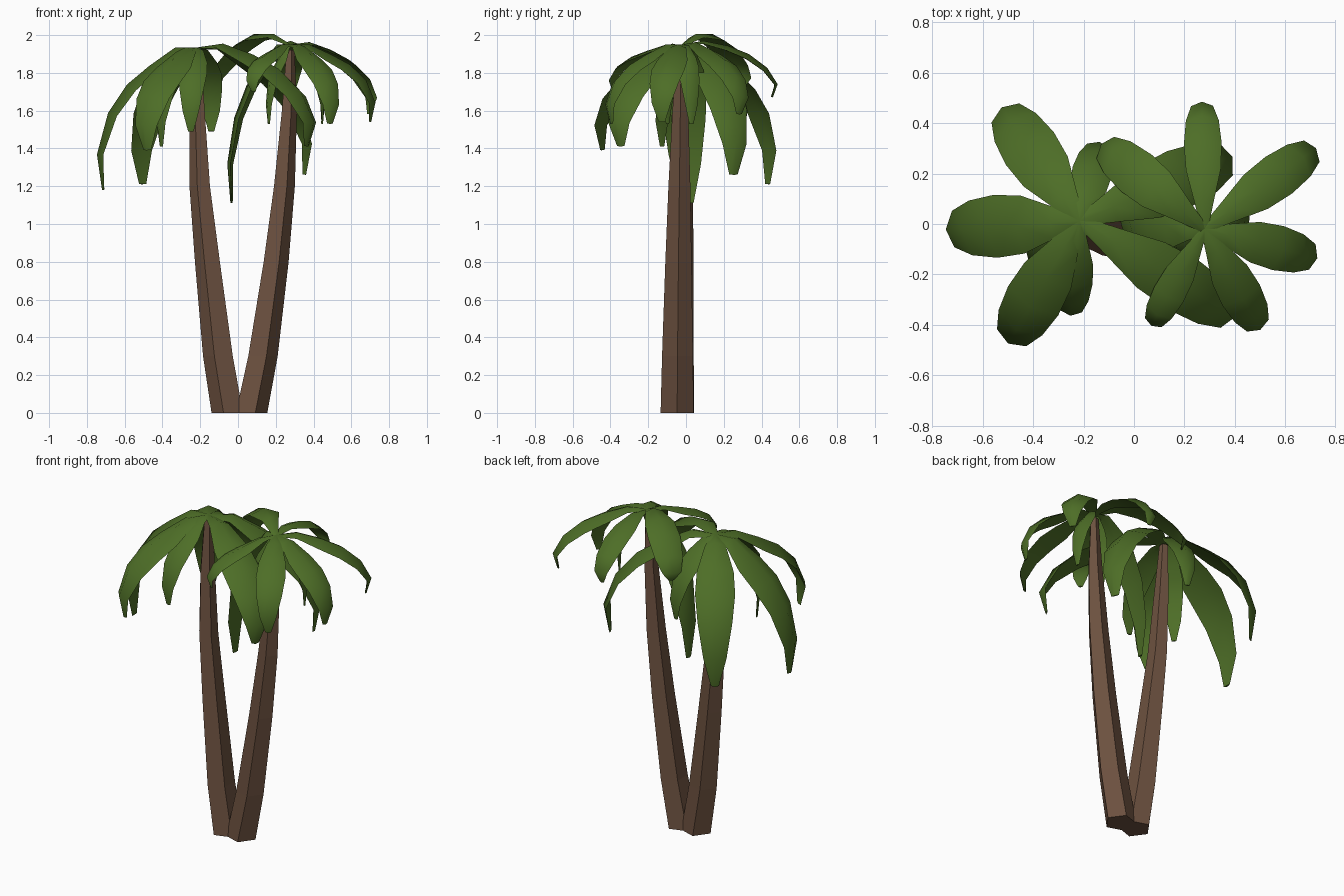
import bpy, bmesh, math
from mathutils import Vector

if "Cube" in bpy.data.objects:
    bpy.data.objects.remove(bpy.data.objects["Cube"])


def material(name, rgb):
    m = bpy.data.materials.new(name)
    m.diffuse_color = (*rgb, 1)
    m.use_nodes = True
    m.node_tree.nodes["Principled BSDF"].inputs["Base Color"].default_value = m.diffuse_color
    return m


BARK = material("bark_brown", (0.15, 0.082, 0.05))
LEAF = material("leaf_green", (0.075, 0.155, 0.02))


def loft(name, rings, mat):
    """Skin a list of closed vertex rings and cap both ends."""
    bm = bmesh.new()
    vr = [[bm.verts.new(p) for p in ring] for ring in rings]
    n = len(vr[0])
    for a, b in zip(vr, vr[1:]):
        for i in range(n):
            j = (i + 1) % n
            bm.faces.new((a[i], a[j], b[j], b[i]))
    bm.faces.new(vr[0][::-1])
    bm.faces.new(vr[-1])
    bmesh.ops.recalc_face_normals(bm, faces=bm.faces[:])
    me = bpy.data.meshes.new(name)
    bm.to_mesh(me)
    bm.free()
    me.materials.append(mat)
    ob = bpy.data.objects.new(name, me)
    bpy.context.collection.objects.link(ob)
    return ob


def trunk(name, path, facing):
    """Five-sided tapering trunk through (x, y, z, radius); one corner faces outward."""
    rings = [[(x + facing * r * math.cos(k * math.tau / 5), y + r * math.sin(k * math.tau / 5), z)
              for k in range(5)] for x, y, z, r in path]
    loft(name, rings, BARK)


# Frond shape: (reach, drop, half width), each as a fraction
SHAPE = [(0, 0, 0.18), (0.22, 0.0, 0.52), (0.48, 0.13, 0.92), (0.7, 0.26, 1.0),
         (0.89, 0.46, 0.87), (1.0, 0.75, 0.58), (0.95, 1.0, 0.2)]


def frond(name, base, tip, width, rise):
    base, tip = Vector(base), Vector(tip)
    flat = Vector((tip.x - base.x, tip.y - base.y, 0))
    reach, drop = flat.length / 0.95, base.z - tip.z
    out = flat.normalized()
    side = Vector((-out.y, out.x, 0))
    pts = [base + out * reach * s + Vector((0, 0, rise * math.sin(math.pi * min(s * 1.05, 1)) - drop * d))
           for s, d, w in SHAPE]
    rings = []
    for i, p in enumerate(pts):
        tangent = (pts[min(i + 1, len(pts) - 1)] - pts[max(i - 1, 0)]).normalized()
        up = tangent.cross(side).normalized()
        w = SHAPE[i][2] * width / 2
        # folded section: two edges, raised ridge, shallower underside
        rings.append([p + side * w - up * w * 0.4, p,
                      p - side * w - up * w * 0.4, p - up * (0.008 + w * 0.2)])
    ob = loft(name, rings, LEAF)
    bpy.context.view_layer.objects.active = ob
    ob.select_set(True)
    bpy.ops.object.shade_smooth_by_angle(angle=math.radians(60))
    ob.select_set(False)


# Trunks
trunk("left_trunk", [(-0.048, -0.045, 0, 0.092), (-0.098, -0.042, 0.3, 0.087),
                     (-0.155, -0.03, 0.8, 0.073), (-0.197, -0.02, 1.2, 0.06),
                     (-0.213, -0.005, 1.6, 0.045), (-0.215, 0.01, 1.91, 0.026)], -1)
trunk("right_trunk", [(0.063, -0.047, 0, 0.092), (0.124, -0.045, 0.3, 0.086),
                      (0.195, -0.04, 0.8, 0.073), (0.24, -0.035, 1.2, 0.061),
                      (0.268, -0.03, 1.6, 0.044), (0.276, -0.025, 1.92, 0.024)], 1)

# Crowns: tip x, y, z, width, rise
left = [(-0.51, 0.44, 1.21, 0.23, 0.0), (-0.72, -0.02, 1.18, 0.25, 0.0),
        (-0.485, -0.45, 1.39, 0.23, 0.0), (-0.25, -0.345, 1.49, 0.15, 0.0),
        (0.37, -0.35, 1.41, 0.23, 0.03), (0.36, 0.255, 1.26, 0.24, 0.02),
        (-0.14, 0.31, 1.49, 0.16, 0.0), (-0.41, -0.13, 1.41, 0.14, -0.02)]
right = [(0.27, 0.46, 1.67, 0.15, 0.03), (0.7, 0.285, 1.58, 0.18, 0.02),
         (0.705, -0.13, 1.54, 0.18, 0.0), (0.49, -0.4, 1.53, 0.17, 0.0),
         (0.08, -0.385, 1.70, 0.13, 0.0), (-0.11, 0.3, 1.72, 0.19, 0.085),
         (-0.04, 0.02, 1.11, 0.21, 0.0), (0.45, 0.03, 1.53, 0.12, 0.0),
         (0.16, -0.1, 1.53, 0.1, -0.02)]
for crown, base, tips in (("left", (-0.215, 0.012, 1.935), left),
                          ("right", (0.28, -0.02, 1.95), right)):
    for i, (x, y, z, w, rise) in enumerate(tips):
        frond(f"{crown}_frond_{i + 1}", base, (x, y, z), w, rise)
